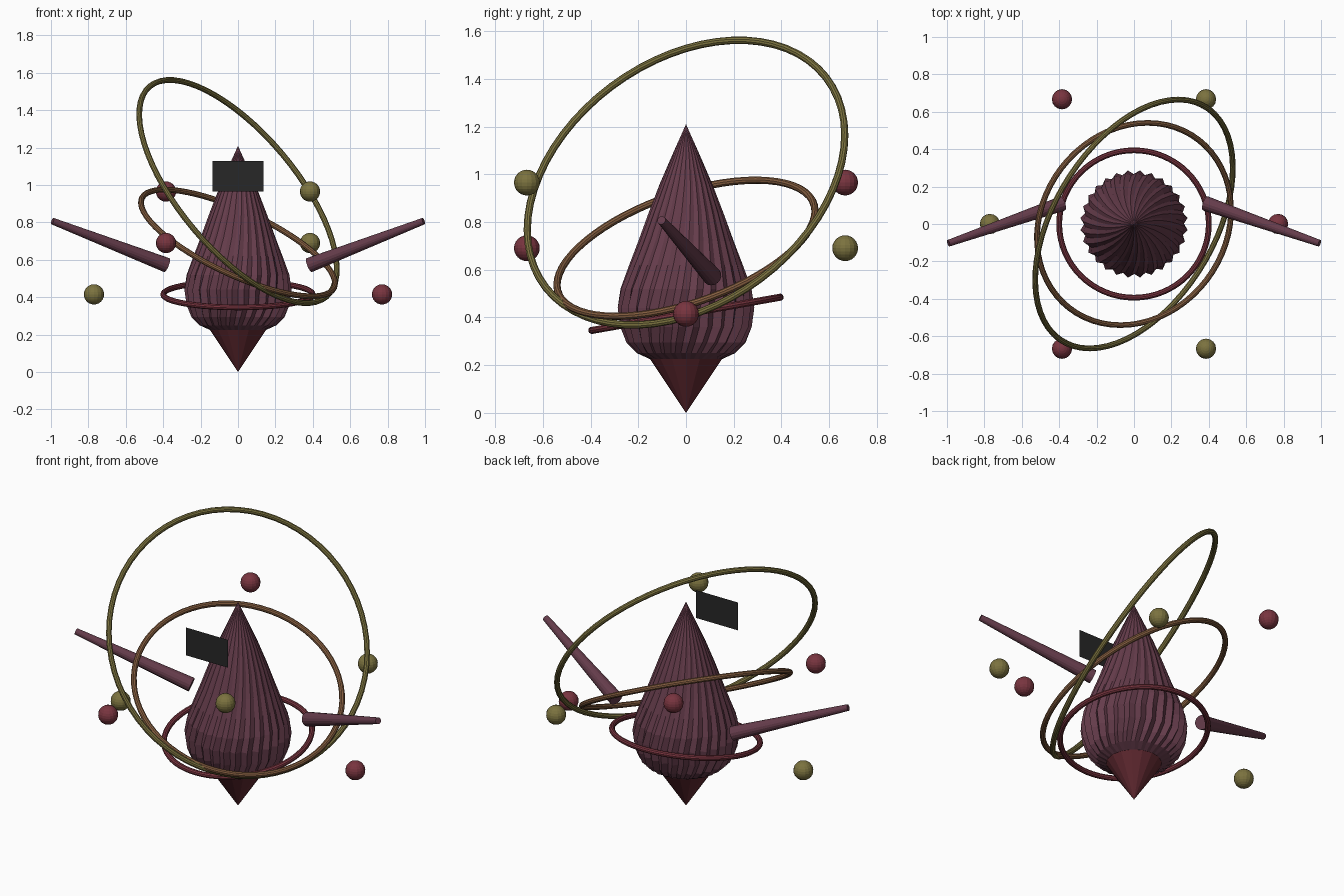
import bpy, bmesh, math
from mathutils import Vector

if "Cube" in bpy.data.objects:
    bpy.data.objects.remove(bpy.data.objects["Cube"])


def material(name, rgb):
    m = bpy.data.materials.new(name)
    m.diffuse_color = (*rgb, 1)
    m.use_nodes = True
    m.node_tree.nodes["Principled BSDF"].inputs["Base Color"].default_value = m.diffuse_color
    return m


PLUM = material("plum", (0.13, 0.045, 0.07))
RED = material("red", (0.19, 0.035, 0.05))
DARK_RED = material("dark red", (0.12, 0.022, 0.03))
BROWN = material("brown", (0.23, 0.11, 0.05))
OLIVE = material("olive", (0.20, 0.17, 0.05))
BLACK = material("black", (0.02, 0.02, 0.02))


def finish(name, mat):
    ob = bpy.context.object
    ob.name = name
    ob.data.materials.append(mat)
    return ob


def rod(name, a, b, r1, r2, sides, mat):
    a, b = Vector(a), Vector(b)
    bpy.ops.mesh.primitive_cone_add(vertices=sides, radius1=r1, radius2=r2,
                                    depth=(b - a).length, location=(a + b) / 2)
    bpy.context.object.rotation_euler = (b - a).to_track_quat('Z', 'Y').to_euler()
    return finish(name, mat)


# Fluted teardrop body: (radius, height, flute depth, twist in teeth)
TEETH = 28
profile = [(0.150, 0.225, 0.000, 0.0), (0.205, 0.250, 0.012, 0.0),
           (0.250, 0.295, 0.022, 0.25), (0.277, 0.360, 0.024, 0.5),
           (0.288, 0.440, 0.022, 0.5), (0.275, 0.520, 0.014, 0.75),
           (0.238, 0.620, 0.010, 1.0), (0.200, 0.720, 0.008, 1.25),
           (0.157, 0.840, 0.006, 1.5), (0.110, 0.960, 0.004, 1.75),
           (0.058, 1.080, 0.002, 2.0)]
bm = bmesh.new()
n = TEETH * 2
rings = []
for r, z, depth, twist in profile:
    row = []
    for i in range(n):
        a = math.tau * (i / n + twist / TEETH)
        rr = r - depth * (i % 2)
        row.append(bm.verts.new((rr * math.cos(a), rr * math.sin(a), z)))
    rings.append(row)
for low, high in zip(rings, rings[1:]):
    for i in range(n):
        j = (i + 1) % n
        bm.faces.new((low[i], low[j], high[j], high[i]))
apex = bm.verts.new((0, 0, 1.21))
for i in range(n):
    bm.faces.new((rings[-1][i], rings[-1][(i + 1) % n], apex))
bm.faces.new(rings[0][::-1])
mesh = bpy.data.meshes.new("body")
bm.to_mesh(mesh)
bm.free()
body = bpy.data.objects.new("body", mesh)
bpy.context.collection.objects.link(body)
mesh.materials.append(PLUM)

# Pointed foot
rod("foot_spike", (0, 0, 0.24), (0, 0, 0), 0.16, 0, 16, DARK_RED)

# Tilted orbit rings
for k, mat in enumerate((RED, BROWN, OLIVE)):
    bpy.ops.mesh.primitive_torus_add(
        major_radius=0.40 + 0.167 * k, minor_radius=0.0155,
        major_segments=64, minor_segments=10, location=(0, 0, 0.415 + 0.275 * k),
        rotation=(math.radians(10 + 7.5 * k), math.radians(25 * k), 0))
    finish(f"orbit_ring_{k + 1}", mat)

# Floating orbs
for i in range(6):
    a = math.tau * i / 6
    bpy.ops.mesh.primitive_uv_sphere_add(
        segments=16, ring_count=12, radius=0.054,
        location=(0.77 * math.cos(a), 0.77 * math.sin(a), 0.415 + 0.275 * (i % 3)))
    finish(f"orb_{i + 1}", OLIVE if i % 2 else RED)

# Tapered floating arms
for side, label in ((-1, "left"), (1, "right")):
    rod(f"{label}_arm", (side * 0.382, 0.11, 0.572), (side * 0.992, -0.103, 0.807),
        0.04, 0.018, 16, PLUM)

# Flat visor floating in front
bpy.ops.mesh.primitive_plane_add(size=1, location=(0, -0.29, 1.047),
                                 rotation=(math.pi / 2, 0, 0))
bpy.context.object.scale = (0.275, 0.165, 1)
finish("visor", BLACK)
